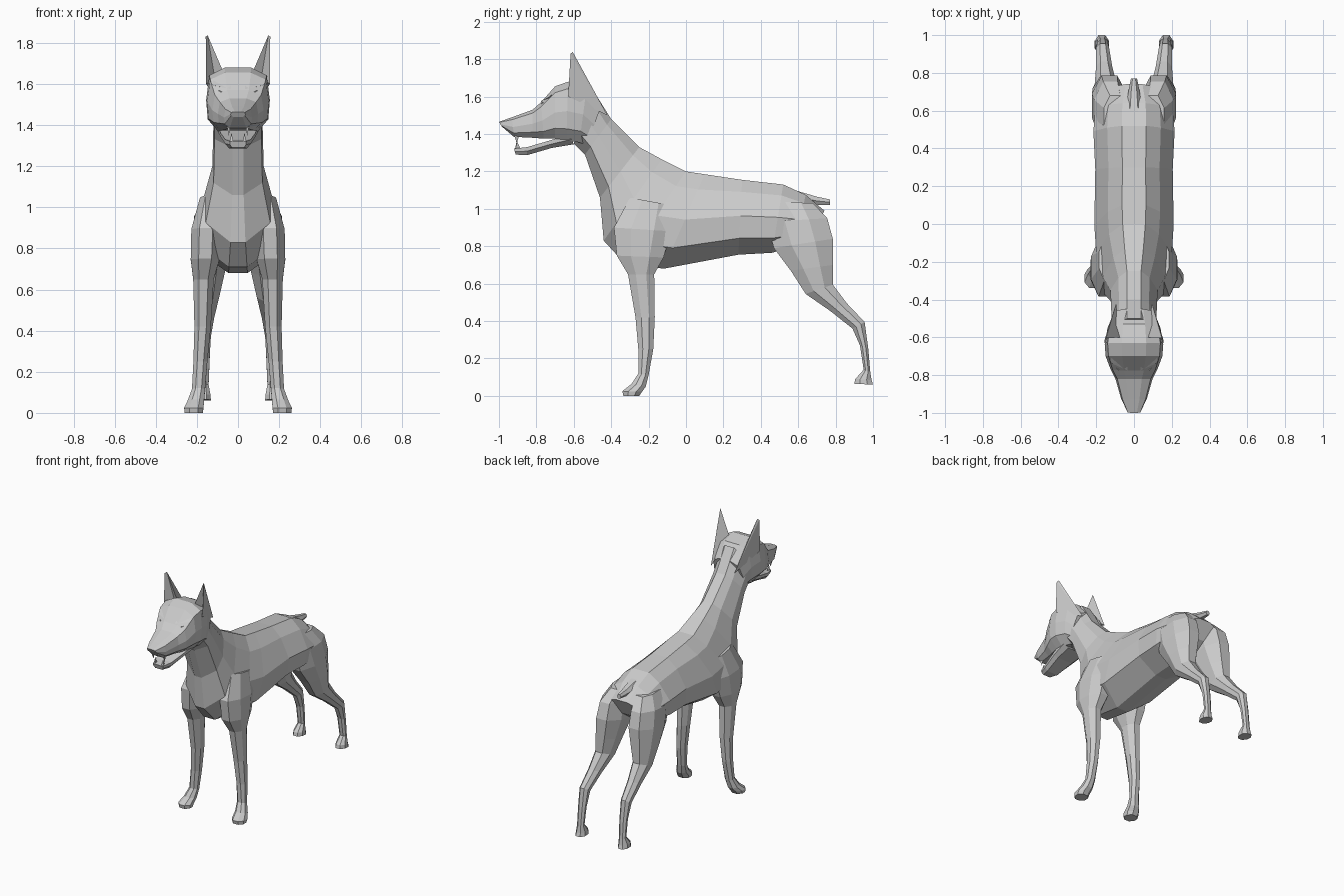
import bpy, bmesh, math
from mathutils import Vector

coat = bpy.data.materials.new("grey coat")
coat.diffuse_color = (0.6, 0.6, 0.6, 1)


def finish(name, bm):
    bmesh.ops.recalc_face_normals(bm, faces=bm.faces)
    me = bpy.data.meshes.new(name)
    bm.to_mesh(me)
    bm.free()
    me.materials.append(coat)
    ob = bpy.data.objects.new(name, me)
    bpy.context.collection.objects.link(ob)
    return ob


def loft(name, stations, profile, side=1):
    """Skin rings: each station is (ya, za, yb, zb, centre x, half width)."""
    bm = bmesh.new()
    rings = []
    for ya, za, yb, zb, cx, hw in stations:
        pts = [(1, t, f) for t, f in profile] + [(-1, t, f) for t, f in reversed(profile)]
        rings.append([bm.verts.new((side * (cx + s * f * hw), ya + t * (yb - ya), za + t * (zb - za)))
                      for s, t, f in pts])
    n = len(rings[0])
    for a, b in zip(rings, rings[1:]):
        for i in range(n):
            j = (i + 1) % n
            bm.faces.new((a[i], a[j], b[j], b[i]))
    bm.faces.new(rings[0])
    bm.faces.new(rings[-1])
    return finish(name, bm)


def solid(name, points, side=1):
    """Convex solid around a few points."""
    bm = bmesh.new()
    for x, y, z in points:
        bm.verts.new((side * x, y, z))
    bmesh.ops.convex_hull(bm, input=bm.verts)
    return finish(name, bm)


# Neck, chest, belly and rump as one skin
body_profile = [(0, .3), (.16, .66), (.48, 1), (.78, .95), (1, .22)]
loft("body", [
    (-.50, 1.64, -.60, 1.35, 0, .12),
    (-.40, 1.48, -.54, 1.29, 0, .12),
    (-.25, 1.33, -.46, 1.06, 0, .125),
    (-.13, 1.265, -.44, .83, 0, .165),
    (0, 1.20, -.33, .71, 0, .20),
    (.10, 1.185, -.12, .68, 0, .21),
    (.30, 1.155, .28, .755, 0, .205),
    (.52, 1.13, .46, .765, 0, .215),
    (.64, 1.075, .58, .80, 0, .205),
    (.74, .99, .68, .87, 0, .15)], body_profile)

# Skull and upper jaw
loft("head", [
    (-.45, 1.56, -.53, 1.34, 0, .115),
    (-.53, 1.655, -.57, 1.355, 0, .14),
    (-.63, 1.68, -.64, 1.365, 0, .155),
    (-.70, 1.655, -.70, 1.375, 0, .15),
    (-.775, 1.57, -.76, 1.375, 0, .125),
    (-.82, 1.53, -.82, 1.38, 0, .098),
    (-.93, 1.49, -.92, 1.385, 0, .068),
    (-1.0, 1.465, -.985, 1.44, 0, .036)],
    [(0, .42), (.12, .9), (.5, 1), (.8, .95), (1, .6)])

# Lower jaw, open at the front
loft("lower_jaw", [
    (-.62, 1.40, -.60, 1.345, 0, .10),
    (-.74, 1.362, -.72, 1.325, 0, .085),
    (-.85, 1.33, -.85, 1.287, 0, .062),
    (-.92, 1.322, -.91, 1.29, 0, .04)],
    [(0, 1), (.5, 1), (1, .7)])

# Stub tail
loft("tail", [
    (.58, 1.10, .60, 1.03, 0, .045),
    (.70, 1.065, .70, 1.02, 0, .03),
    (.77, 1.05, .77, 1.02, 0, .016)],
    [(0, .5), (.5, 1), (1, .5)])

leg_profile = [(0, .45), (.3, 1), (.7, 1), (1, .45)]
for side, tag in ((1, "left"), (-1, "right")):
    # Front leg from shoulder to paw
    loft("front_leg_" + tag, [
        (-.30, 1.06, -.08, 1.02, .135, .05),
        (-.385, .90, -.08, .88, .155, .072),
        (-.37, .75, -.12, .74, .160, .070),
        (-.31, .65, -.17, .65, .168, .050),
        (-.27, .42, -.167, .42, .172, .040),
        (-.255, .25, -.175, .25, .183, .034),
        (-.255, .12, -.20, .11, .192, .032),
        (-.29, .065, -.215, .05, .205, .040),
        (-.34, .025, -.235, .022, .215, .047),
        (-.335, 0, -.25, 0, .215, .044)], leg_profile, side)
    # Hind leg from hip to paw
    loft("hind_leg_" + tag, [
        (.46, 1.04, .68, 1.03, .10, .06),
        (.43, .93, .755, .95, .125, .085),
        (.47, .79, .785, .84, .130, .093),
        (.56, .67, .785, .70, .142, .077),
        (.64, .545, .785, .595, .150, .058),
        (.77, .455, .86, .495, .158, .043),
        (.89, .36, .955, .395, .166, .034),
        (.93, .27, .975, .25, .166, .028),
        (.95, .14, .985, .13, .168, .025),
        (.905, .09, .992, .085, .170, .036),
        (.90, .065, 1.0, .06, .170, .038)], leg_profile, side)
    # Ear: tall tapering shell with a scooped front
    bm = bmesh.new()
    outer, inner, back, dent, tip, tip2 = [bm.verts.new((side * x, y, z)) for x, y, z in (
        (.155, -.63, 1.60), (.07, -.60, 1.655), (.095, -.42, 1.50),
        (.115, -.57, 1.64), (.157, -.617, 1.83), (.148, -.605, 1.838))]
    for f in ((outer, dent, tip), (dent, inner, tip2), (dent, tip2, tip), (inner, back, tip2),
              (back, outer, tip), (back, tip, tip2), (outer, inner, dent), (outer, back, inner)):
        bm.faces.new(f)
    finish("ear_" + tag, bm)
    # Eye and slanted brow
    solid("eye_" + tag, [(.055, -.775, 1.545), (.085, -.772, 1.567), (.12, -.735, 1.57),
                         (.085, -.768, 1.54), (.085, -.70, 1.55)], side)
    solid("brow_" + tag, [(.035, -.775, 1.575), (.125, -.735, 1.595), (.12, -.70, 1.625),
                          (.035, -.735, 1.61), (.08, -.69, 1.58)], side)
    # Upper and lower fangs
    solid("upper_fang_" + tag, [(.035, -.92, 1.40), (.055, -.92, 1.40), (.046, -.89, 1.40),
                                (.045, -.905, 1.35)], side)
    solid("lower_fang_" + tag, [(.022, -.915, 1.315), (.04, -.91, 1.315), (.03, -.885, 1.32),
                                (.032, -.905, 1.365)], side)
